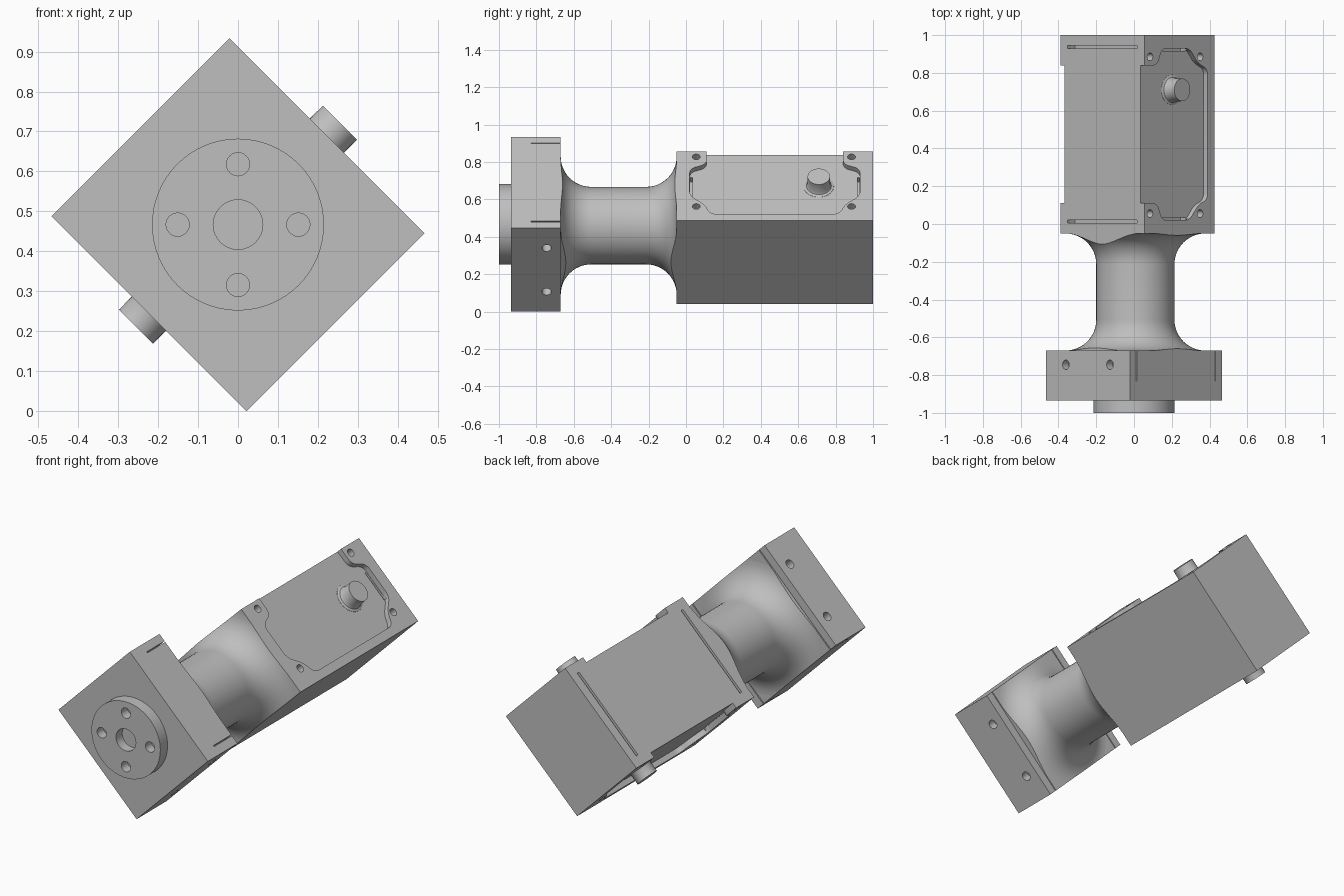
import bpy, bmesh, math
from mathutils import Matrix, Vector

if "Cube" in bpy.data.objects:
    bpy.data.objects.remove(bpy.data.objects["Cube"], do_unlink=True)

# One flat metal colour
metal = bpy.data.materials.new("plain_grey_metal")
metal.use_nodes = True
colour = (0.52, 0.52, 0.52, 1)
metal.diffuse_color = colour
metal.node_tree.nodes["Principled BSDF"].inputs["Base Color"].default_value = colour

# Parts are built upright, then tilted 45 degrees about the long (y) axis
TILT = Matrix.Translation((0, 0, 0.467)) @ Matrix.Rotation(-math.pi / 4, 4, 'Y')


def to_object(name, bm):
    bmesh.ops.recalc_face_normals(bm, faces=bm.faces)
    mesh = bpy.data.meshes.new(name)
    bm.to_mesh(mesh)
    bm.free()
    ob = bpy.data.objects.new(name, mesh)
    bpy.context.collection.objects.link(ob)
    mesh.materials.append(metal)
    return ob


def box(name, x, y, z):
    bm = bmesh.new()
    bmesh.ops.create_cube(bm, size=1)
    for v in bm.verts:
        v.co = [(a + b) / 2 + c * (b - a) for c, (a, b) in zip(v.co, (x, y, z))]
    return to_object(name, bm)


def lathe(name, axis, profile, centre, segments=48):
    """Spin (radius, distance) points round an axis; both ends are capped."""
    bm = bmesh.new()
    turn = Vector((0, 0, 1)).rotation_difference(Vector(axis))
    rings = []
    for r, d in profile:
        ring = []
        for i in range(segments):
            a = math.tau * i / segments
            co = turn @ Vector((r * math.cos(a), r * math.sin(a), d))
            ring.append(bm.verts.new(co + Vector(centre)))
        rings.append(ring)
    for low, high in zip(rings, rings[1:]):
        for i in range(segments):
            j = (i + 1) % segments
            bm.faces.new((low[i], low[j], high[j], high[i]))
    bm.faces.new(rings[0])
    bm.faces.new(rings[-1])
    return to_object(name, bm)


def rod(axis, radius, start, end, centre, segments=24):
    return lathe("cutter", axis, [(radius, start), (radius, end)], centre, segments)


def boolean(ob, cutters, operation='DIFFERENCE'):
    for cutter in cutters:
        mod = ob.modifiers.new("cut", 'BOOLEAN')
        mod.object, mod.operation, mod.solver = cutter, operation, 'EXACT'
    bpy.context.view_layer.update()
    graph = bpy.context.evaluated_depsgraph_get()
    mesh = bpy.data.meshes.new_from_object(ob.evaluated_get(graph))
    ob.modifiers.clear()
    ob.data = mesh
    for cutter in cutters:
        bpy.data.objects.remove(cutter, do_unlink=True)


def finish(ob):
    ob.data.transform(TILT)
    bpy.ops.object.select_all(action='DESELECT')
    ob.select_set(True)
    bpy.context.view_layer.objects.active = ob
    bpy.ops.object.shade_smooth_by_angle(angle=math.radians(30))


X, Y, Z = (1, 0, 0), (0, 1, 0), (0, 0, 1)
U = 0.315                    # half width shared by both blocks
LOW, HIGH = -0.286, 0.237    # rear housing faces
MID = 0.475                  # middle of the rear housing along y

# Front flange with side screw holes and thin slits
flange = box("front_flange", (-U, U), (-0.935, -0.67), (-0.345, 0.345))
cuts = [rod(Z, 0.025, s * 0.25, s * 0.4, (u, -0.745, 0))
        for s in (-1, 1) for u in (-0.165, 0.165)]
for z in (-0.293, 0.297):
    cuts.append(box("cutter", (-0.4, 0.4), (-0.83, -0.6), (z - 0.003, z + 0.003)))
boolean(flange, cuts)
finish(flange)

# Round output disc; its holes lie on the world vertical and horizontal
disc = lathe("output_disc", Y, [(0.215, -1), (0.215, -0.93)], (0, 0, 0), 64)
cuts = [rod(Y, 0.062, -1.1, -0.945, (0, 0, 0), 32)]
for i in range(4):
    a = math.pi / 4 + i * math.pi / 2
    cuts.append(rod(Y, 0.029, -1.1, -0.945, (0.151 * math.cos(a), 0, 0.151 * math.sin(a))))
boolean(disc, cuts)
finish(disc)

# Neck with a flare at each end, trimmed to the block it meets
for name, face, side, zlim in (("neck_front", -0.67, 1, (-0.29, 0.294)),
                               ("neck_rear", -0.05, -1, (LOW, HIGH))):
    flare = 0.163
    profile = [(0.207 + flare, face - side * 0.01)]
    for i in range(13):
        a = i / 12 * math.pi / 2
        profile.append((0.207 + flare * (1 - math.sin(a)),
                        face + side * flare * (1 - math.cos(a))))
    profile.append((0.207, -0.36))
    neck = lathe(name, Y, profile, (0, 0, -0.01), 64)
    boolean(neck, [box("trim", (-U, U), (-0.8, 0.1), zlim)], 'INTERSECT')
    finish(neck)


# Rear housing pocket outline: half of it, mirrored along y, rounded corners
def pocket(x0, x1):
    half = [(0.365, 0.4), (0.365, 0.14), (0.455, 0.105),
            (0.455, -0.1), (0.375, -0.165), (0.345, -0.237)]
    outline = half + [(-y, z) for y, z in reversed(half)]
    bm = bmesh.new()
    face = bm.faces.new([bm.verts.new((x0, MID + y, z)) for y, z in outline])
    bmesh.ops.bevel(bm, geom=list(bm.verts), offset=0.03, segments=5,
                    profile=0.5, affect='VERTICES')
    face = bm.faces[:]
    out = bmesh.ops.extrude_face_region(bm, geom=face)
    moved = [g for g in out["geom"] if isinstance(g, bmesh.types.BMVert)]
    bmesh.ops.translate(bm, verts=moved, vec=(x1 - x0, 0, 0))
    return to_object("cutter", bm)


housing = box("rear_housing", (-U, U), (-0.05, 1), (LOW, HIGH))
cuts = []
for s in (-1, 1):
    cuts.append(pocket(s * (U - 0.03), s * 0.5))
    # Screw holes in the four ears
    for y in (0.055, 0.885):
        for z in (-0.18, 0.195):
            cuts.append(rod(X, 0.021, s * 0.24, s * 0.4, (0, y, z), 20))
    # Narrow slots beside the cover panel
    y = MID + s * 0.463
    cuts.append(box("cutter", (-0.26, 0.26), (y - 0.008, y + 0.008), (0.18, 0.3)))
    for t in (-1, 1):
        y = MID + t * 0.447
        x = sorted((s * 0.25, s * 0.3))
        cuts.append(box("cutter", x, (y - 0.006, y + 0.006), (-0.1, 0.07)))
boolean(housing, cuts)
finish(housing)

# Connector pin on each pocket floor, with a small fillet at the base
for name, s in (("left_pin", 1), ("right_pin", -1)):
    profile = [(0.082, 0.28), (0.08, 0.286), (0.067, 0.291), (0.061, 0.303), (0.06, 0.361)]
    finish(lathe(name, (s, 0, 0), profile, (0, 0.71, 0), 32))
